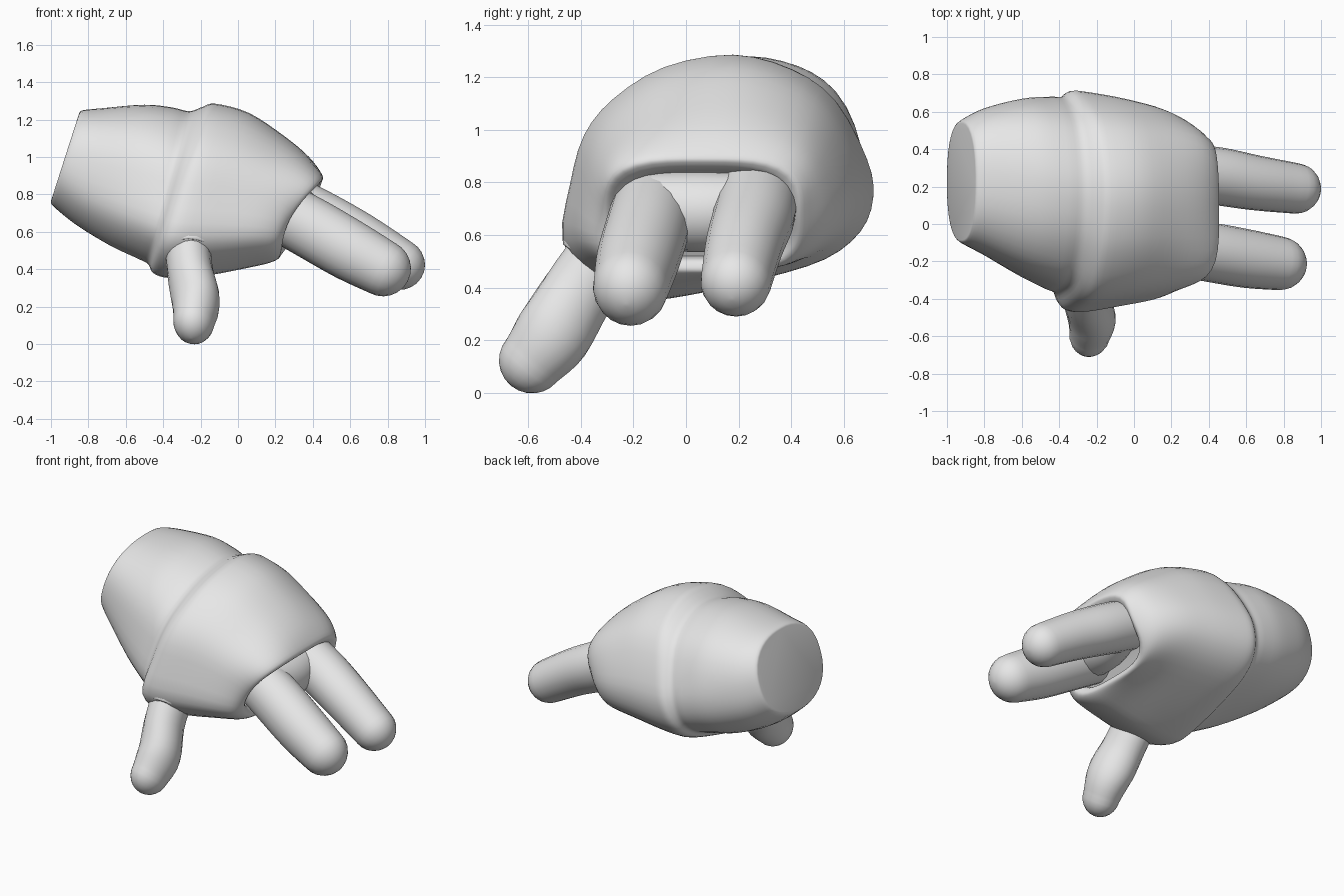
import bpy, bmesh, math
from mathutils import Vector

if "Cube" in bpy.data.objects:
    bpy.data.objects.remove(bpy.data.objects["Cube"])

grey = bpy.data.materials.new("plain grey")
grey.diffuse_color = (0.8, 0.8, 0.8, 1)
grey.use_nodes = True
grey.node_tree.nodes["Principled BSDF"].inputs["Base Color"].default_value = grey.diffuse_color


def smooth_points(pts, steps, closed=False):
    """Catmull-Rom interpolation through tuples of any length."""
    n = len(pts)
    get = (lambda i: pts[i % n]) if closed else (lambda i: pts[max(0, min(n - 1, i))])
    out = []
    for i in range(n if closed else n - 1):
        a, b, c, d = (get(i + k) for k in (-1, 0, 1, 2))
        for s in range(steps):
            t = s / steps
            out.append(tuple(
                0.5 * (2 * q + (r - p) * t + (2 * p - 5 * q + 4 * r - w) * t * t
                       + (3 * q - p - 3 * r + w) * t ** 3)
                for p, q, r, w in zip(a, b, c, d)))
    if not closed:
        out.append(tuple(pts[-1]))
    return out


def loft(name, rings, cap_start=False, cap_end=False):
    bm = bmesh.new()
    rows = [[bm.verts.new(p) for p in ring] for ring in rings]
    n = len(rows[0])
    for a, b in zip(rows, rows[1:]):
        for i in range(n):
            j = (i + 1) % n
            bm.faces.new((a[i], a[j], b[j], b[i]))
    if cap_start:
        bm.faces.new(rows[0][::-1])
    if cap_end:
        bm.faces.new(rows[-1])
    bmesh.ops.recalc_face_normals(bm, faces=bm.faces)
    # an open strip may come out inverted: make it face away from its middle
    mid = sum((v.co for v in bm.verts), Vector()) / len(bm.verts)
    if sum(f.normal.dot(f.calc_center_median() - mid) * f.calc_area() for f in bm.faces) < 0:
        bmesh.ops.reverse_faces(bm, faces=bm.faces)
    me = bpy.data.meshes.new(name)
    bm.to_mesh(me)
    bm.free()
    me.materials.append(grey)
    ob = bpy.data.objects.new(name, me)
    bpy.context.collection.objects.link(ob)
    bpy.ops.object.select_all(action='DESELECT')
    ob.select_set(True)
    bpy.context.view_layer.objects.active = ob
    bpy.ops.object.shade_smooth_by_angle(angle=math.radians(60))
    return ob


# Domed hand cross-section with a flatter palm, in a unit square
SECTION = smooth_points([
    (0, .24), (.025, .47), (.07, .67), (.165, .82), (.33, .95), (.55, 1), (.74, .94), (.88, .81),
    (.98, .57), (1, .41), (.96, .27), (.85, .16), (.65, .08), (.4, .01), (.25, 0), (.085, .1)],
    3, closed=True)


def hand_ring(xt, zt, xb, zb, y0, y1, blend, power, pull=0):
    """Slanted section; blend mixes the dome with a superellipse of given power,
    pull sets the front side back along x and the far side forward."""
    ring = []
    for u, v in SECTION:
        a = math.atan2(v - .5, u - .5)
        c, s = math.cos(a), math.sin(a)
        r = .5 / (abs(c) ** power + abs(s) ** power) ** (1 / power)
        u2 = u + (.5 + r * c - u) * blend
        v2 = v + (.5 + r * s - v) * blend
        x = xb + (xt - xb) * v2 - pull * (.6 - u2) * math.sin(math.pi * max(0, min(1, v2)))
        ring.append((x, y0 + (y1 - y0) * u2, zb + (zt - zb) * v2))
    return ring


# Stations: top x, top z, bottom x, bottom z, front y, back y, blend, power, pull
body = [
    (-.85, 1.232, -1.0, .765, -.085, .535, 1, 2.3, 0),
    (-.83, 1.25, -.985, .735, -.105, .56, 1, 2.35, 0),
    (-.72, 1.262, -.86, .63, -.17, .62, .8, 2.4, 0),
    (-.5, 1.28, -.68, .52, -.28, .67, .5, 2.4, 0),
    (-.35, 1.265, -.53, .455, -.35, .68, .2, 2.3, 0),
    (-.26, 1.245, -.48, .43, -.375, .68, .1, 2, 0),
    (-.19, 1.268, -.45, .385, -.445, .71, 0, 2, 0),
    (-.12, 1.285, -.36, .36, -.47, .705, 0, 2, 0),
    (.06, 1.235, -.15, .375, -.44, .67, 0, 2, 0),
    (.25, 1.11, .05, .41, -.405, .615, .15, 3, .02),
    (.38, 1.0, .17, .435, -.365, .54, .5, 3.4, .06),
    (.45, .905, .22, .46, -.315, .45, 1, 3.3, .09),
    (.445, .87, .22, .49, -.285, .415, 1, 3.2, .09),
    (.41, .85, .20, .51, -.26, .39, 1, 3.2, .09),
    (.34, .84, .15, .52, -.25, .38, 1, 3.2, .09)]
loft("sleeve_and_glove", [hand_ring(*s) for s in smooth_points(body, 4)], True, True)


def tube_ring(centre, axis, radius, squash=1, sides=20):
    side = axis.cross(Vector((0, 0, 1))).normalized()
    up = side.cross(axis)
    return [centre + (side * math.cos(t) * squash + up * math.sin(t)) * radius
            for t in (math.tau * i / sides for i in range(sides))]


def finger(name, pts, squash=1):
    """Tube through (x, y, z, radius) points with a rounded tip."""
    path = smooth_points(pts, 4)
    rings = []
    for i, p in enumerate(path):
        a, b = path[max(0, i - 1)], path[min(len(path) - 1, i + 1)]
        axis = (Vector(b[:3]) - Vector(a[:3])).normalized()
        rings.append(tube_ring(Vector(p[:3]), axis, p[3], squash))
    tip, r = Vector(path[-1][:3]), path[-1][3]
    for k in range(1, 7):
        t = math.radians(14.5 * k)
        rings.append(tube_ring(tip + axis * r * math.sin(t), axis, r * math.cos(t), squash))
    loft(name, rings, cap_start=True, cap_end=True)


# Fingers, thumb and the knuckle mass joining the fingers
finger("front_finger", [(.2, -.12, .725, .16), (.4, -.15, .615, .165),
                        (.6, -.185, .5, .163), (.775, -.21, .405, .15)], .96)
finger("back_finger", [(.25, .275, .76, .155), (.45, .255, .66, .155),
                       (.65, .22, .555, .147), (.865, .19, .425, .135)])
finger("thumb", [(-.27, -.30, .53, .14), (-.255, -.41, .38, .14),
                 (-.225, -.505, .225, .147), (-.235, -.585, .125, .127)], .87)
finger("knuckles", [(.28, -.15, .70, .145), (.30, .07, .69, .155), (.31, .24, .71, .13)])

# Soft cuff where the thumb leaves the glove
axis = Vector((0, -.58, -.815))
base = Vector((-.265, -.35, .485))
cuff = [(-.1, .165), (-.04, .158), (-.005, .148), (.003, .138), (-.01, .128), (-.04, .12)]
loft("thumb_cuff", [tube_ring(base + axis * d, axis, r, .95) for d, r in smooth_points(cuff, 3)])
